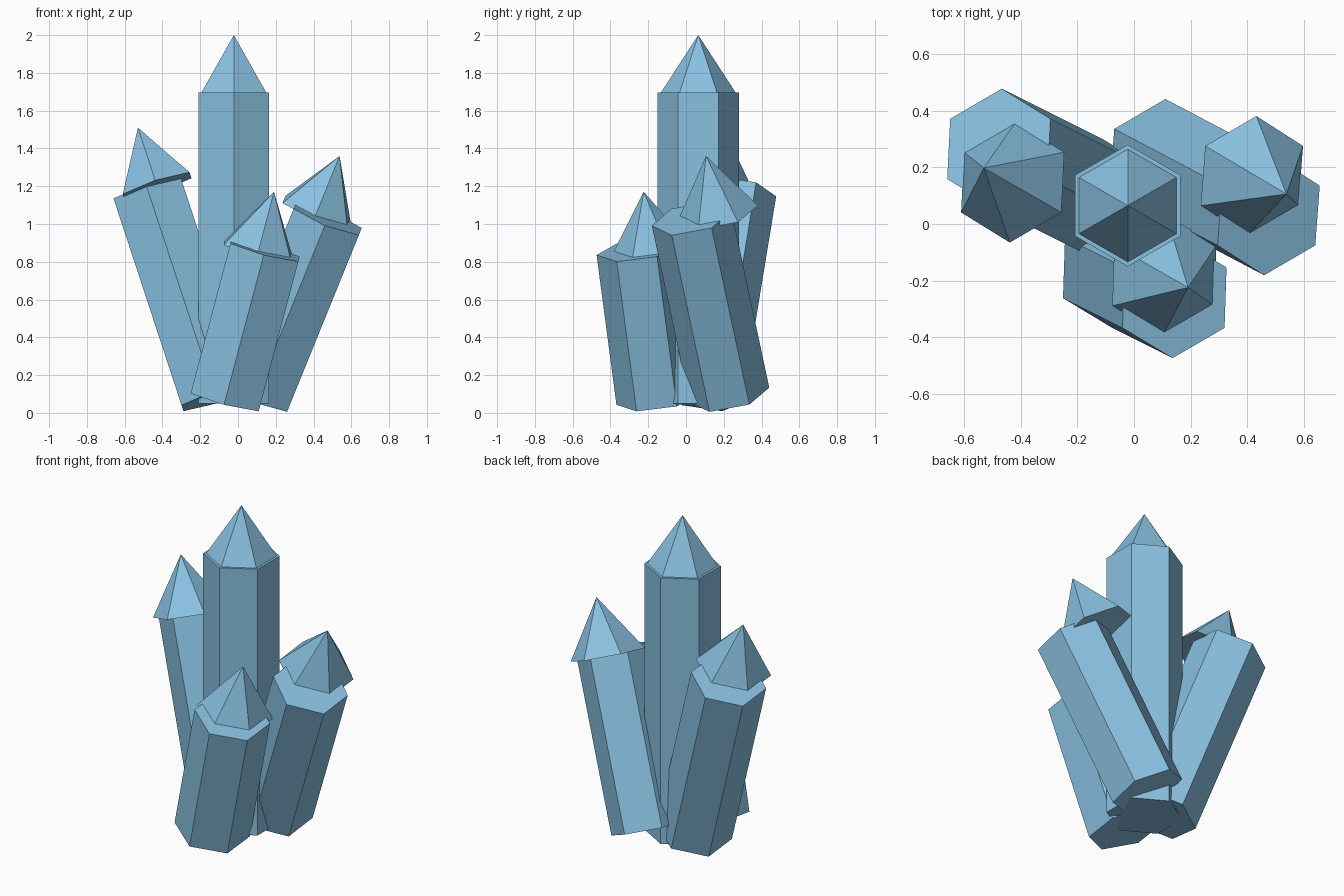
import bpy
import math
from mathutils import Vector

cube = bpy.data.objects.get("Cube")
if cube:
    bpy.data.objects.remove(cube, do_unlink=True)

RADIUS = 0.215
TIP_HEIGHT = 0.33

# Single flat crystal colour
crystal_blue = bpy.data.materials.new("crystal_blue")
crystal_blue.use_nodes = True
colour = (0.25, 0.53, 0.75, 1.0)
crystal_blue.diffuse_color = colour
for node in crystal_blue.node_tree.nodes:
    if node.type == "BSDF_PRINCIPLED":
        node.inputs["Base Color"].default_value = colour
        node.inputs["Roughness"].default_value = 0.6


def hex_part(name, centre, tilt, height, top_radius):
    """Six-sided prism or pyramid, centred halfway along its axis."""
    bpy.ops.mesh.primitive_cone_add(
        vertices=6, radius1=RADIUS, radius2=top_radius, depth=height,
        location=centre, rotation=tilt)
    part = bpy.context.object
    part.name = name
    part.data.name = name
    part.data.materials.append(crystal_blue)


def crystal(name, bottom, top, tip_base):
    """Leaning hexagonal shaft with a pointed tip sharing its tilt."""
    bottom, top, tip_base = Vector(bottom), Vector(top), Vector(tip_base)
    axis = (top - bottom).normalized()
    tilt = (-math.asin(axis.y), math.atan2(axis.x, axis.z), 0)
    hex_part(name + "_shaft", (bottom + top) / 2, tilt,
             (top - bottom).length, RADIUS)
    hex_part(name + "_tip", tip_base + axis * TIP_HEIGHT / 2, tilt,
             TIP_HEIGHT, 0)


# Tall upright crystal, then the three that lean outwards
crystal("centre_crystal", (-0.022, 0.065, 0.05), (-0.022, 0.065, 1.695),
        (-0.022, 0.065, 1.67))
crystal("front_crystal", (-0.067, -0.155, 0.069), (0.143, -0.26, 0.862),
        (0.107, -0.182, 0.854))
crystal("left_crystal", (0.095, 0.23, 0.095), (0.475, 0.03, 1.03),
        (0.416, 0.17, 1.06))
crystal("right_crystal", (-0.117, 0.085, 0.083), (-0.477, 0.265, 1.178),
        (-0.428, 0.147, 1.2))
